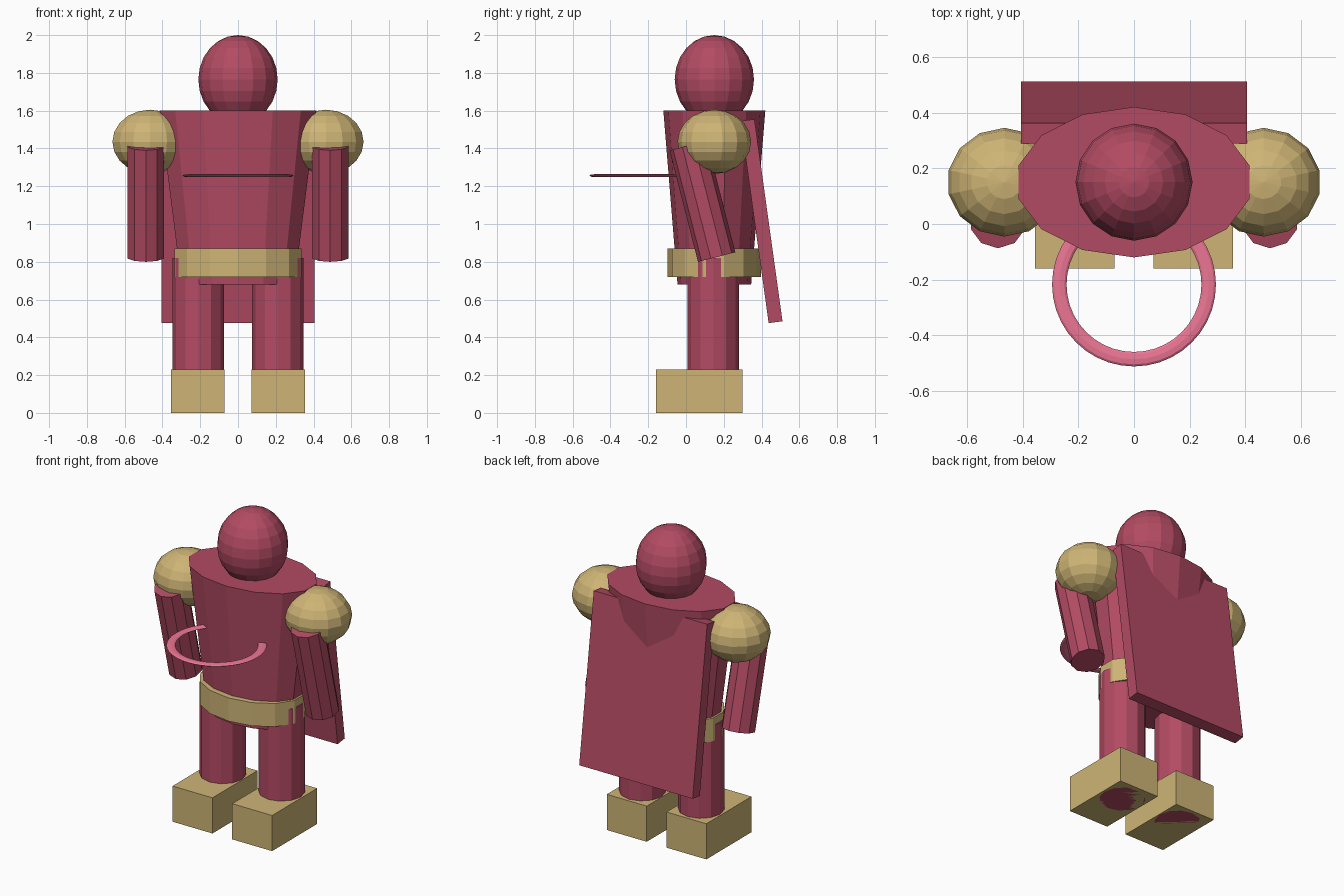
import bpy
from math import radians

if "Cube" in bpy.data.objects:
    bpy.data.objects.remove(bpy.data.objects["Cube"])


def material(name, rgb):
    m = bpy.data.materials.new(name)
    m.diffuse_color = (*rgb, 1)
    m.use_nodes = True
    m.node_tree.nodes["Principled BSDF"].inputs["Base Color"].default_value = m.diffuse_color
    return m


RED = material("crimson", (0.45, 0.07, 0.125))
GOLD = material("gold", (0.62, 0.46, 0.18))
PINK = material("pink", (0.85, 0.18, 0.30))


def finish(name, mat, scale=(1, 1, 1), tilt=0):
    ob = bpy.context.object
    ob.name = name
    ob.scale = scale
    ob.rotation_euler.x = radians(tilt)
    ob.data.materials.append(mat)
    return ob


def ball(name, mat, loc, scale, segments, rings):
    bpy.ops.mesh.primitive_uv_sphere_add(
        segments=segments, ring_count=rings, radius=1, location=loc)
    return finish(name, mat, scale)


def drum(name, mat, loc, r_low, r_top, depth, sides, y_scale=1, tilt=0):
    bpy.ops.mesh.primitive_cone_add(
        vertices=sides, radius1=r_low, radius2=r_top, depth=depth, location=loc)
    return finish(name, mat, (1, y_scale, 1), tilt)


def box(name, mat, loc, size, tilt=0):
    bpy.ops.mesh.primitive_cube_add(size=1, location=loc)
    return finish(name, mat, size, tilt)


# Head, tapered body and belt
ball("head", RED, (0, 0.15, 1.765), (0.21, 0.21, 0.235), 16, 12)
drum("torso", RED, (0, 0.15, 1.14), 0.307, 0.425, 0.92, 14, 0.635)
drum("belt", GOLD, (0, 0.15, 0.795), 0.344, 0.344, 0.15, 14, 0.72)

# Paired limbs
for side, s in (("left", 1), ("right", -1)):
    ball(side + "_shoulder", GOLD, (0.465 * s, 0.15, 1.435), (0.205, 0.195, 0.17), 14, 10)
    drum(side + "_arm", RED, (0.488 * s, 0.087, 1.12), 0.102, 0.102, 0.609, 10, tilt=14.3)
    drum(side + "_leg", RED, (0.21 * s, 0.145, 0.41), 0.136, 0.136, 0.82, 12)
    box(side + "_boot", GOLD, (0.213 * s, 0.07, 0.115), (0.285, 0.46, 0.23))

# Cape leaning away from the back
box("cape", RED, (0, 0.40, 1.015), (0.81, 0.074, 1.08), tilt=7.9)

# Flattened ring entering the chest
bpy.ops.mesh.primitive_torus_add(
    major_radius=0.268, minor_radius=0.026, major_segments=40, minor_segments=8,
    location=(0, -0.217, 1.256))
finish("chest_ring", PINK, (1, 1, 0.3))
